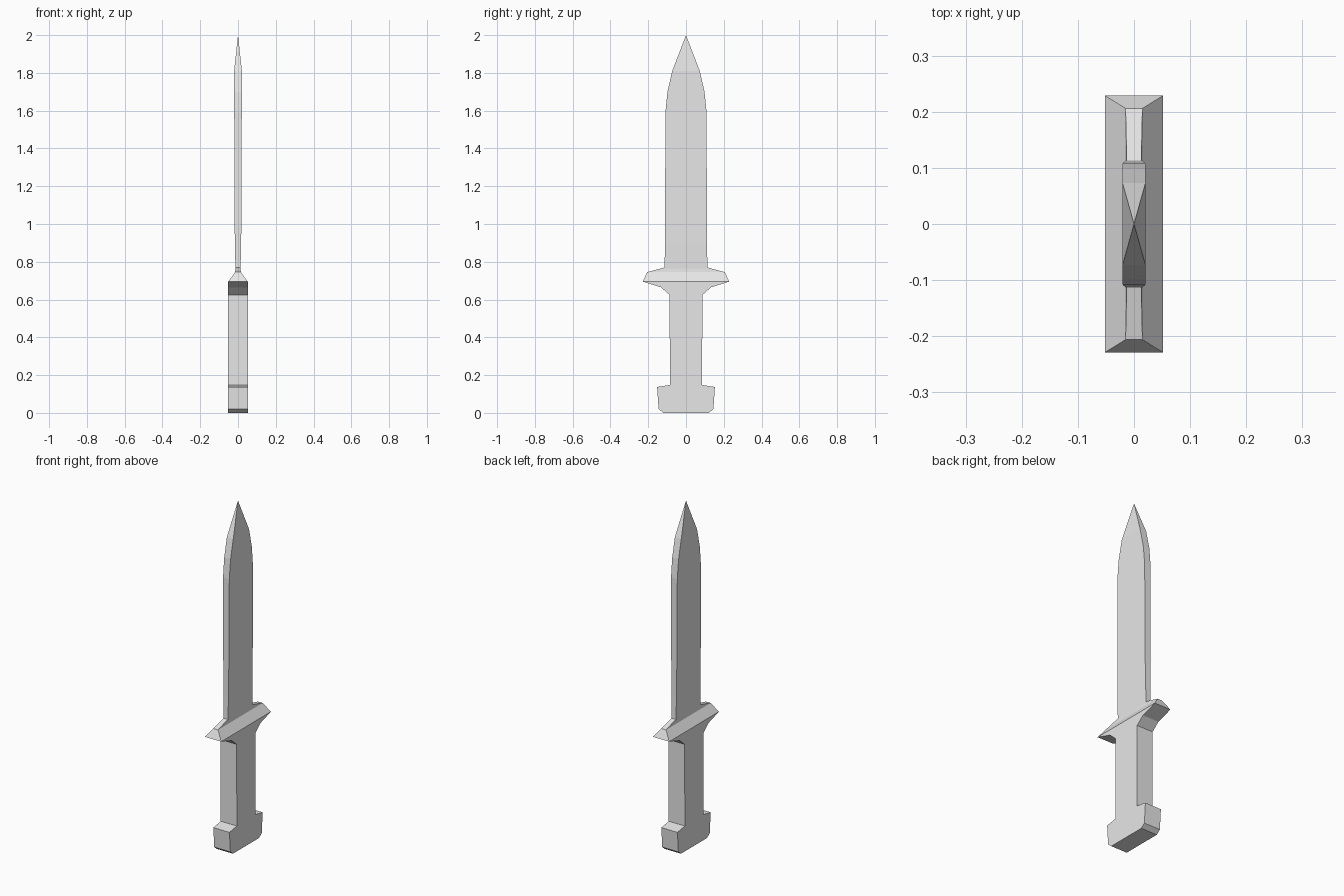
import bpy
import bmesh

cube = bpy.data.objects.get("Cube")
if cube:
    bpy.data.objects.remove(cube, do_unlink=True)

steel = bpy.data.materials.new("light_grey")
steel.use_nodes = True
GREY = (0.8, 0.8, 0.8, 1)
steel.diffuse_color = GREY
steel.node_tree.nodes["Principled BSDF"].inputs["Base Color"].default_value = GREY


def loft(name, sections):
    """Stack rectangular sections (z, half depth y, half thickness x)."""
    bm = bmesh.new()
    rings = []
    for z, y, x in sections:
        corners = ((-x, -y), (x, -y), (x, y), (-x, y))
        rings.append([bm.verts.new((cx, cy, z)) for cx, cy in corners])
    for low, high in zip(rings, rings[1:]):
        for i in range(4):
            j = (i + 1) % 4
            bm.faces.new((low[i], low[j], high[j], high[i]))
    bm.faces.new(rings[0][::-1])
    bm.faces.new(rings[-1])
    bmesh.ops.remove_doubles(bm, verts=bm.verts, dist=0.0001)
    bmesh.ops.recalc_face_normals(bm, faces=bm.faces)
    mesh = bpy.data.meshes.new(name)
    bm.to_mesh(mesh)
    bm.free()
    mesh.materials.append(steel)
    obj = bpy.data.objects.new(name, mesh)
    bpy.context.collection.objects.link(obj)
    return obj


T = 0.052  # half thickness of the handle

# Pommel with chamfered bottom and a short sloped shoulder
loft("pommel", [(0, 0.12, T), (0.02, 0.145, T), (0.137, 0.153, T), (0.148, 0.085, T)])

# Straight grip
loft("grip", [(0.148, 0.085, T), (0.625, 0.087, T)])

# Crossguard: flared underside, then bevelled up to a narrow ridge
loft("guard", [(0.625, 0.087, T), (0.665, 0.133, T), (0.695, 0.229, T),
               (0.745, 0.206, 0.015), (0.77, 0.113, 0.013)])

# Flat-edged blade, slightly thinner at the root, closing to a point
loft("blade", [(0.75, 0.114, 0.013), (0.9, 0.111, 0.017), (1.59, 0.109, 0.02),
               (1.7, 0.098, 0.0205), (1.81, 0.073, 0.0205), (2.0, 0, 0)])
